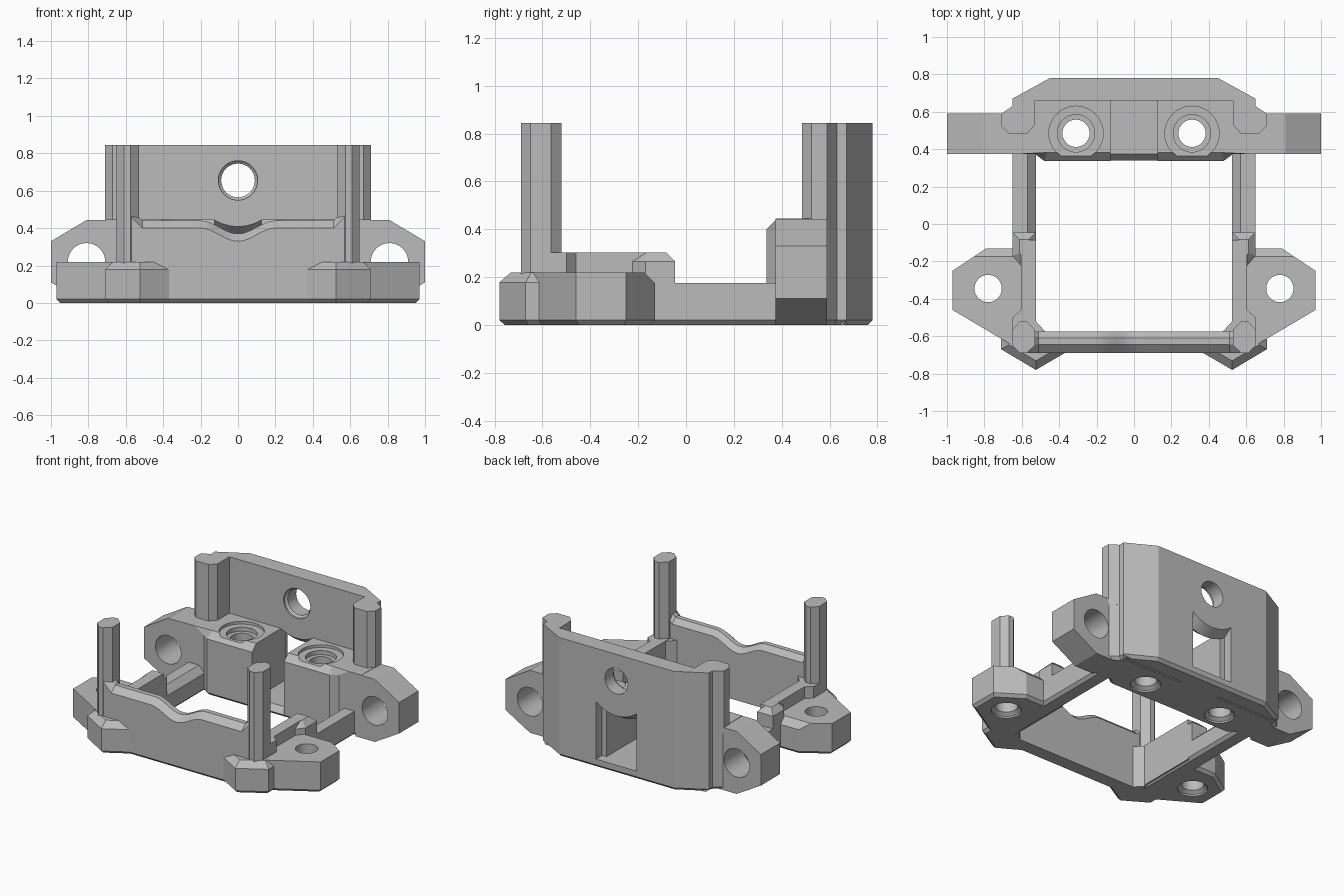
import bpy, bmesh, math
from mathutils import Vector

cube = bpy.data.objects.get("Cube")
if cube:
    bpy.data.objects.remove(cube)

GREY = (0.5, 0.5, 0.5, 1)
grey = bpy.data.materials.new("plain grey")
grey.use_nodes = True
grey.diffuse_color = GREY
grey.node_tree.nodes["Principled BSDF"].inputs["Base Color"].default_value = GREY


def loft(name, rings, bevel=None):
    """Closed solid through rings; bevel picks edges to chamfer by vertex position."""
    bm = bmesh.new()
    loops = [[bm.verts.new(p) for p in ring] for ring in rings]
    n = len(loops[0])
    for a, b in zip(loops, loops[1:]):
        for i in range(n):
            j = (i + 1) % n
            bm.faces.new((a[i], a[j], b[j], b[i]))
    bm.faces.new(loops[0])
    bm.faces.new(loops[-1])
    if bevel:
        edges = [e for e in bm.edges if all(bevel(v.co) for v in e.verts)]
        bmesh.ops.bevel(bm, geom=edges, offset=0.045, segments=1, affect='EDGES')
    bmesh.ops.recalc_face_normals(bm, faces=bm.faces)
    mesh = bpy.data.meshes.new(name)
    bm.to_mesh(mesh)
    bm.free()
    mesh.materials.append(grey)
    ob = bpy.data.objects.new(name, mesh)
    bpy.context.collection.objects.link(ob)
    return ob


def inset(poly, d):
    pts = [Vector(p) for p in poly]
    area = sum(a.x * b.y - b.x * a.y for a, b in zip(pts, pts[1:] + pts[:1]))
    s = 1 if area > 0 else -1
    out = []
    for i, p in enumerate(pts):
        e1 = (p - pts[i - 1]).normalized()
        e2 = (pts[(i + 1) % len(pts)] - p).normalized()
        n1, n2 = Vector((-e1.y, e1.x)) * s, Vector((-e2.y, e2.x)) * s
        out.append(p + (n1 + n2) * d / (1 + n1.dot(n2)))
    return out


def place(u, v, w, axis):
    return {'X': (w, u, v), 'Y': (u, w, v), 'Z': (u, v, w)}[axis]


def prism(name, poly, lo, hi, axis='Z', bot=0, top=0, bevel=None):
    """Extruded outline with optional chamfers at its two ends."""
    levels = [(lo, bot), (lo + bot, 0), (hi - top, 0), (hi, top)]
    if not bot:
        levels.pop(0)
    if not top:
        levels.pop()
    rings = [[place(u, v, w, axis) for u, v in inset(poly, d)] for w, d in levels]
    return loft(name, rings, bevel)


def lathe(u, v, steps, axis):
    """Round cutter; steps are (position along axis, radius)."""
    turn = [math.tau * i / 40 for i in range(40)]
    return loft("cutter", [[place(u + r * math.cos(t), v + r * math.sin(t), w, axis)
                            for t in turn] for w, r in steps])


def apply(ob, mod):
    bpy.context.view_layer.objects.active = ob
    bpy.ops.object.modifier_apply(modifier=mod.name)


def cut(ob, cutter):
    mod = ob.modifiers.new("cut", 'BOOLEAN')
    mod.operation = 'DIFFERENCE'
    mod.solver = 'EXACT'
    mod.object = cutter
    apply(ob, mod)
    bpy.data.objects.remove(cutter)


def mirror(ob):
    mod = ob.modifiers.new("mirror", 'MIRROR')
    mod.use_mirror_merge = False
    apply(ob, mod)


# Front wall with a dipped, chamfered lip that flares up at the posts
def lip(x):
    x = abs(x)
    if x < 0.2:
        return 0.405 - 0.035 * math.cos(math.pi * x / 0.2)
    return 0.44 + max(0, x - 0.51)


stations = [-0.57, -0.51] + [-0.2 + 0.02 * i for i in range(21)] + [0.51, 0.57]
loft("front_wall", [[(x, y, z) for y, z in (
    (-0.67, 0), (-0.69, 0.02), (-0.69, lip(x) - 0.04), (-0.645, lip(x)),
    (-0.61, lip(x)), (-0.575, lip(x) - 0.035), (-0.575, 0))] for x in stations])

# Octagonal front posts
post = [(0.53, -0.65), (0.575, -0.69), (0.61, -0.69), (0.65, -0.65),
        (0.65, -0.565), (0.61, -0.52), (0.575, -0.52), (0.53, -0.565)]
mirror(prism("front_posts", post, 0, 0.845))

# Inner corner fillets beside the posts
mirror(prism("corner_gussets", [(0.47, -0.58), (0.54, -0.58), (0.54, -0.52), (0.525, -0.52)],
             0, 0.3))

# Pointed corner tabs
tab = [(0.31, -0.655), (0.525, -0.78), (0.71, -0.67), (0.71, -0.56), (0.5, -0.58)]
mirror(prism("corner_tabs", tab, 0, 0.22, bot=0.02, top=0.042))

# Front ears with vertical screw holes
ear = [(0.56, -0.13), (0.79, -0.13), (0.97, -0.25), (0.97, -0.46), (0.64, -0.655), (0.56, -0.655)]
ears = prism("front_ears", ear, 0, 0.22, bot=0.02,
             bevel=lambda c: c.y > -0.14 and c.z > 0.2)
cut(ears, lathe(0.78, -0.345, [(-0.03, 0.098), (0.012, 0.098), (0.03, 0.073), (0.3, 0.073)], 'Z'))
mirror(ears)

# Side rails with a sloped inner top edge
rail = [(0.545, 0), (0.63, 0), (0.65, 0.02), (0.65, 0.175),
        (0.57, 0.175), (0.525, 0.13), (0.525, 0.02)]
mirror(prism("side_rails", rail, -0.65, 0.4, 'Y'))

# Raised side walls and their chamfered end knobs
wall = [(0.525, -0.65), (0.65, -0.65), (0.65, -0.5), (0.605, -0.46), (0.605, -0.085), (0.525, -0.085)]
mirror(prism("side_walls", wall, 0.01, 0.303))
knob = [(0.525, -0.25), (0.6, -0.23), (0.65, -0.17), (0.65, -0.045), (0.525, -0.045)]
mirror(prism("side_wall_knobs", knob, 0.05, 0.303, top=0.038))

# Thin floor joining the two rear blocks
floor = [(0.36, 0), (0.34, 0.02), (0.375, 0.06), (0.7, 0.06), (0.7, 0)]
prism("rear_floor", floor, -0.15, 0.15, 'X')

# Rear blocks with counterbored screw holes
block = [(0.125, 0.337), (0.48, 0.337), (0.53, 0.375), (0.705, 0.375), (0.705, 0.59),
         (0.65, 0.63), (0.65, 0.665), (0.125, 0.665)]
blocks = prism("rear_blocks", block, 0, 0.445, bot=0.02,
               bevel=lambda c: c.z > 0.44 and c.y < 0.38 and c.x < 0.54)
cut(blocks, lathe(0.31, 0.485, [(-0.03, 0.098), (0.012, 0.098), (0.03, 0.073), (0.395, 0.073),
                                (0.396, 0.1), (0.425, 0.1), (0.426, 0.145), (0.6, 0.145)], 'Z'))
mirror(blocks)

# Rear ears with cross holes
lug = [(0.66, 0), (0.81, 0), (1, 0.11), (1, 0.33), (0.81, 0.443), (0.66, 0.443)]
lugs = prism("rear_ears", lug, 0.375, 0.59, 'Y')
cut(lugs, lathe(0.81, 0.22, [(0.3, 0.1), (0.7, 0.1)], 'Y'))
mirror(lugs)

# Rear columns
column = [(0.65, 0.665), (0.65, 0.63), (0.71, 0.59), (0.71, 0.525), (0.67, 0.485),
          (0.57, 0.485), (0.53, 0.53), (0.53, 0.665)]
mirror(prism("rear_columns", column, 0.4, 0.845))

# Rear wall with a round hole and an arched window below it, wider at the back
back = [(-0.65, 0.66), (0.65, 0.66), (0.65, 0.67), (0.45, 0.78), (-0.45, 0.78), (-0.65, 0.67)]
rear_wall = prism("rear_wall", back, 0, 0.845, bot=0.02)
cut(rear_wall, lathe(0, 0.655, [(0.6, 0.105), (0.672, 0.105), (0.685, 0.09), (0.9, 0.09)], 'Y'))
rings = []
for y, half, r in ((0.6, 0.125, 0.246), (0.66, 0.125, 0.246), (0.71, 0.125, 0.285),
                   (0.711, 0.16, 0.285), (0.78, 0.16, 0.246), (0.85, 0.16, 0.246)):
    arc = [half * (1 - i / 6) for i in range(13)]
    rings.append([(-half, y, 0.06), (half, y, 0.06)]
                 + [(x, y, 0.655 - math.sqrt(r * r - x * x)) for x in arc])
cut(rear_wall, loft("cutter", rings))

# Smooth the round surfaces, keep the corners sharp
bpy.ops.object.select_all(action='DESELECT')
for ob in bpy.context.scene.objects:
    if ob.type == 'MESH':
        ob.select_set(True)
        bpy.context.view_layer.objects.active = ob
bpy.ops.object.shade_smooth_by_angle(angle=0.3)
